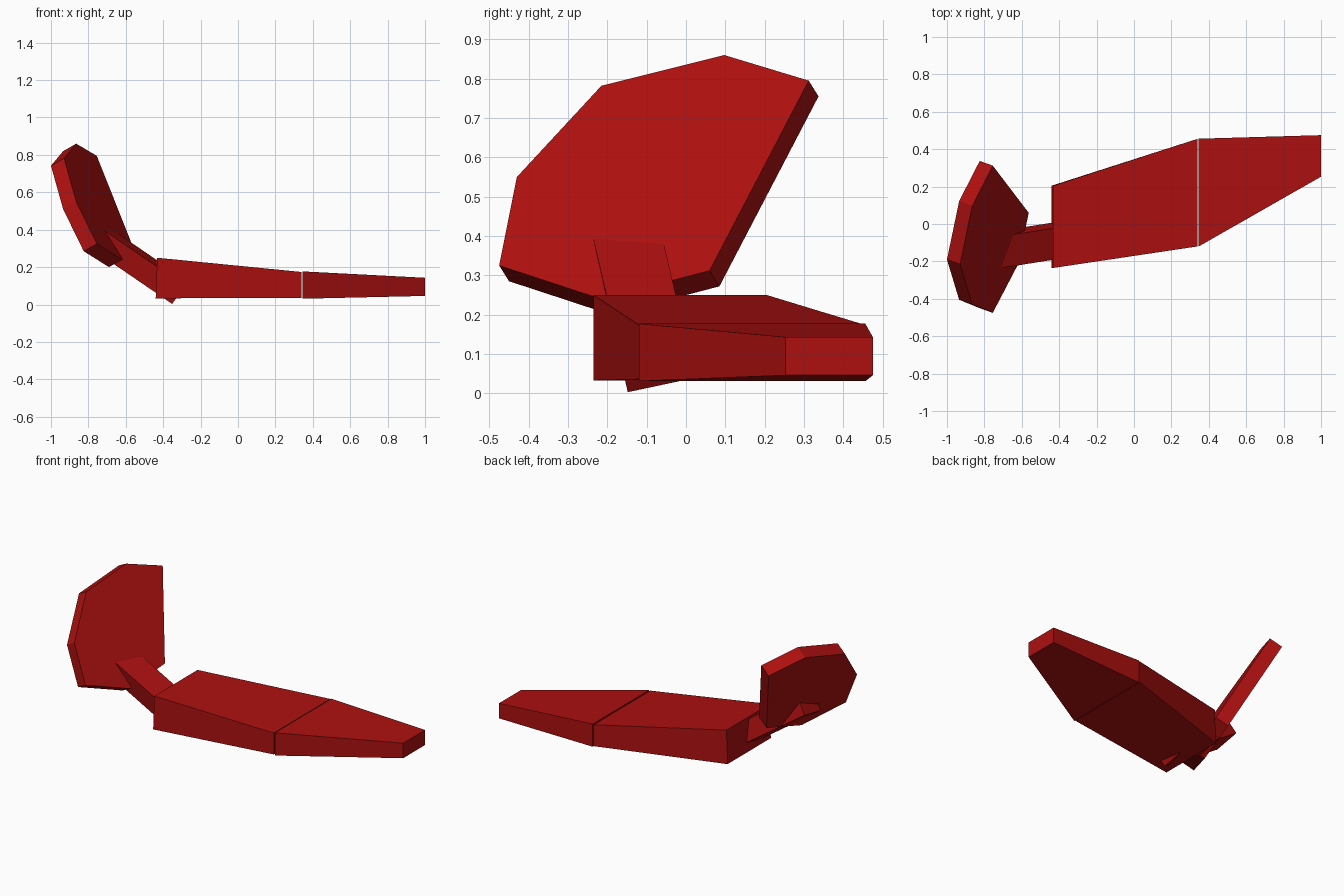
import bpy
import bmesh
from mathutils import Vector

cube = bpy.data.objects.get("Cube")
if cube:
    bpy.data.objects.remove(cube, do_unlink=True)

# Single red paint
red = bpy.data.materials.new("deep red")
red.use_nodes = True
red.diffuse_color = (0.42, 0.005, 0.005, 1)
red.node_tree.nodes["Principled BSDF"].inputs["Base Color"].default_value = red.diffuse_color


def loft(name, start, end):
    """Solid joining two matching outlines, each closed with a flat cap."""
    bm = bmesh.new()
    a = [bm.verts.new(p) for p in start]
    b = [bm.verts.new(p) for p in end]
    bm.faces.new(a)
    bm.faces.new(b[::-1])
    for i in range(len(a)):
        j = (i + 1) % len(a)
        bm.faces.new((a[j], a[i], b[i], b[j]))
    bmesh.ops.recalc_face_normals(bm, faces=bm.faces)
    mesh = bpy.data.meshes.new(name)
    bm.to_mesh(mesh)
    bm.free()
    mesh.materials.append(red)
    obj = bpy.data.objects.new(name, mesh)
    bpy.context.collection.objects.link(obj)
    return obj


def section(x, front, back, bottom, top, lean=0.0):
    """Rectangular cross-section across the blade."""
    return [(x, front, bottom), (x, back, bottom),
            (x + lean, back, top), (x + lean, front, top)]


# Two-part tapering blade with a narrow seam
loft("inner_blade", section(-0.44, -0.235, 0.205, 0.033, 0.25, 0.008),
     section(0.339, -0.12, 0.455, 0.036, 0.174))
loft("outer_blade", section(0.346, -0.12, 0.456, 0.031, 0.177),
     section(1.0, 0.253, 0.475, 0.046, 0.143))

# Sloping rectangular arm, passing into the plate
along = Vector((-0.82, -0.13, 0.56)).normalized()
up = Vector((0.573, -0.162, 0.80))
up = (up - along * up.dot(along)).normalized()
across = along.cross(up)
if across.y < 0:
    across.negate()
corner = Vector((-0.352, -0.148, 0.003))
foot = [corner + across * w + up * t
        for w, t in ((0, 0), (0.172, 0), (0.172, 0.121), (0, 0.121))]
loft("arm", foot, [p + along * 0.556 for p in foot])

# Seven-sided leaning plate
rim = [Vector(p) for p in (
    (-0.865, 0.097, 0.86), (-0.755, 0.312, 0.795), (-0.563, 0.06, 0.312),
    (-0.62, -0.216, 0.24), (-0.755, -0.475, 0.325), (-0.865, -0.43, 0.55),
    (-0.93, -0.215, 0.782))]
depth = Vector((-0.07, 0.025, -0.04))
loft("plate", rim, [p + depth for p in rim])
